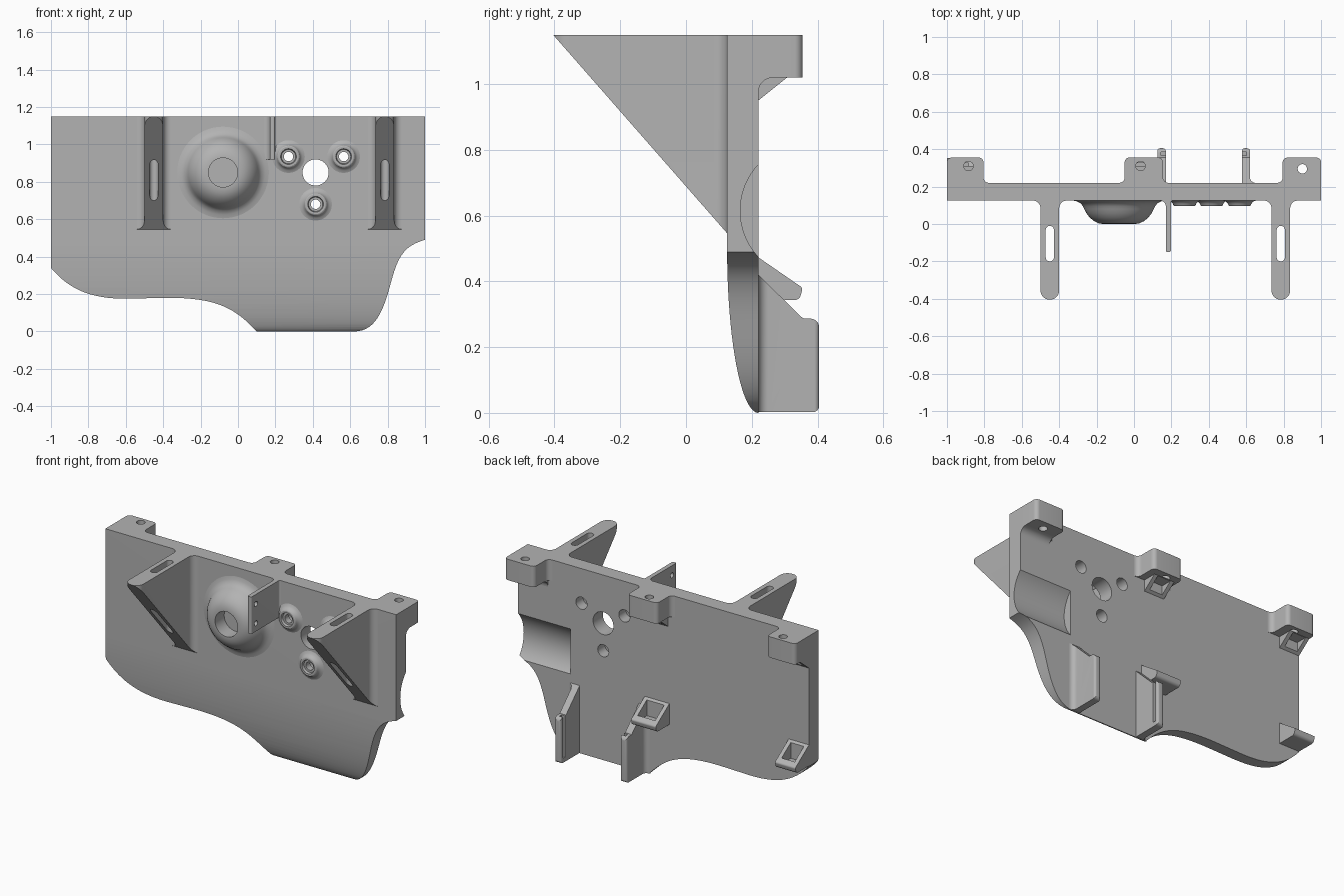
import bpy, bmesh, math
from mathutils import Vector
from mathutils.geometry import interpolate_bezier

if "Cube" in bpy.data.objects:
    bpy.data.objects.remove(bpy.data.objects["Cube"], do_unlink=True)

grey = bpy.data.materials.new("plain_grey")
grey.use_nodes = True
COLOR = (0.45, 0.45, 0.45, 1)
grey.diffuse_color = COLOR
grey.node_tree.nodes["Principled BSDF"].inputs["Base Color"].default_value = COLOR

FRONT, BACK, TOP = 0.125, 0.22, 1.15


def rounded(corners, steps=8):
    """Outline from (u, v, radius) corners, with circular rounding."""
    out = []
    for i, c in enumerate(corners):
        p = Vector(c[:2])
        r = c[2] if len(c) > 2 else 0
        if not r:
            out.append(p)
            continue
        a = p + (Vector(corners[i - 1][:2]) - p).normalized() * r
        b = p + (Vector(corners[(i + 1) % len(corners)][:2]) - p).normalized() * r
        for k in range(steps + 1):
            t = k / steps
            wa, wp, wb = (1 - t) ** 2, math.sqrt(2) * t * (1 - t), t * t
            out.append((a * wa + p * wp + b * wb) / (wa + wp + wb))
    return [p for i, p in enumerate(out) if (p - out[i - 1]).length > 1e-4]


def prism(name, outline, axis, lo, hi):
    """Extrude an outline along x (y,z points), y (x,z points) or z (x,y points)."""
    place = {"x": lambda p, d: (d, p[0], p[1]),
             "y": lambda p, d: (p[0], d, p[1]),
             "z": lambda p, d: (p[0], p[1], d)}[axis]
    bm = bmesh.new()
    face = bm.faces.new([bm.verts.new(place(p, lo)) for p in outline])
    top = bmesh.ops.extrude_face_region(bm, geom=[face])["geom"]
    shift = Vector(place((0, 0), hi - lo))
    bmesh.ops.translate(bm, vec=shift, verts=[v for v in top if isinstance(v, bmesh.types.BMVert)])
    bmesh.ops.recalc_face_normals(bm, faces=bm.faces)
    return finish(name, bm)


def finish(name, bm):
    mesh = bpy.data.meshes.new(name)
    bm.to_mesh(mesh)
    bm.free()
    mesh.materials.append(grey)
    obj = bpy.data.objects.new(name, mesh)
    bpy.context.collection.objects.link(obj)
    return obj


def boolean(obj, cutter, operation="DIFFERENCE"):
    mod = obj.modifiers.new("cut", "BOOLEAN")
    mod.operation, mod.solver, mod.object = operation, "EXACT", cutter
    bpy.context.view_layer.objects.active = obj
    bpy.ops.object.modifier_apply(modifier=mod.name)
    bpy.data.objects.remove(cutter, do_unlink=True)


def circle(u, v, r, n=32):
    return [(u + r * math.cos(2 * math.pi * k / n), v + r * math.sin(2 * math.pi * k / n))
            for k in range(n)]


def drill(obj, u, v, r, axis):
    boolean(obj, prism("drill", circle(u, v, r), axis, -1, 2))


def stub(x0, x1, base, tip, r, left, right):
    """Plan of an arm leaving a wall, with rounded tip and root fillets."""
    root = base + (0.005 if tip < base else -0.005)
    return rounded([(x0 - left, root), (x0 - left, base), (x0, base, left), (x0, tip, r),
                    (x1, tip, r), (x1, base, right), (x1 + right, base), (x1 + right, root)])


def lathe(name, x, z, profile, n=48):
    """Spin (radius, y) points around a front-to-back axis."""
    bm = bmesh.new()
    verts = [bm.verts.new((x + r, y, z)) for r, y in profile]
    edges = [bm.edges.new(pair) for pair in zip(verts, verts[1:])]
    bmesh.ops.spin(bm, geom=verts + edges, cent=(x, 0, z), axis=(0, 1, 0),
                   angle=2 * math.pi, steps=n)
    bmesh.ops.remove_doubles(bm, verts=bm.verts, dist=1e-5)
    bmesh.ops.recalc_face_normals(bm, faces=bm.faces)
    obj = finish(name, bm)
    # the face nearest the viewer must point forward
    lead = min(obj.data.polygons, key=lambda f: f.center.y)
    if lead.normal.y > 0.01:
        obj.data.flip_normals()
    return obj


def curve(*pts):
    return interpolate_bezier(*[Vector(p) for p in pts], 16)


# main plate: wavy lower edge, front face curling back towards the bottom
outline = [(-1, TOP)]
outline += curve((-1, 0.34), (-0.9, 0.22), (-0.78, 0.175), (-0.6, 0.175))
outline += curve((-0.38, 0.18), (-0.12, 0.18), (-0.02, 0.13), (0.1, 0))
outline += curve((0.62, 0), (0.74, 0), (0.78, 0.12), (0.82, 0.27))
outline += curve((0.82, 0.27), (0.86, 0.42), (0.9, 0.46), (1, 0.49))[1:]
outline += [(1, TOP)]
plate = prism("main_plate", outline, "y", FRONT - 0.1, BACK)
section = [(BACK + 0.1, -0.1), (BACK + 0.1, 2), (FRONT, 2)]
section += [(BACK - (BACK - FRONT) * math.cos(a), 0.5 - 0.5 * math.sin(a))
            for a in [k * math.pi / 40 for k in range(21)]] + [(BACK, -0.1)]
boolean(plate, prism("section", section, "x", -1.2, 1.2), "INTERSECT")
boolean(plate, prism("scoop", circle(0.371, 0.615, 0.206, 64), "x", 0.64, 1.2))
drill(plate, 0.415, 0.85, 0.07, "y")

# small screw bosses
for i, (x, z) in enumerate([(0.27, 0.935), (0.565, 0.935), (0.415, 0.68)]):
    drill(plate, x, z, 0.038, "y")
    lathe(f"screw_boss_{i + 1}", x, z,
          [(0.09, 0.126), (0.073, 0.12), (0.063, 0.109), (0.058, 0.098), (0.053, 0.095),
           (0.042, 0.095), (0.038, 0.11), (0.025, 0.11), (0.025, 0.15), (0.039, 0.15)])

# large domed boss with a blind hole
lathe("dome_boss", -0.08, 0.85,
      [(0.25, 0.126), (0.225, 0.121), (0.205, 0.11), (0.193, 0.095), (0.186, 0.08), (0.175, 0.058),
       (0.157, 0.035), (0.135, 0.016), (0.11, 0.004), (0.085, 0), (0.078, 0), (0.078, 0.09), (0, 0.09)],
      64)

# triangular front brackets with upright slots
for name, x in [("right_bracket", -0.45), ("left_bracket", 0.785)]:
    arm = prism(name, stub(x - 0.05, x + 0.05, FRONT, -0.405, 0.05, 0.04, 0.04), "z", 0.5, TOP)
    side = [(-0.405, TOP + 0.001), (0.135, 0.535), (0.2, 0.535), (0.2, TOP + 0.001)]
    boolean(arm, prism("side", side, "x", x - 0.2, x + 0.2), "INTERSECT")
    slot = rounded([(x - 0.022, -0.2, 0.0219), (x + 0.022, -0.2, 0.0219),
                    (x + 0.022, -0.01, 0.0219), (x - 0.022, -0.01, 0.0219)])
    boolean(arm, prism("slot", slot, "z", 0, 2))

# thin front fin with two cross holes
fin = prism("front_fin", stub(0.17, 0.197, FRONT, -0.15, 0.008, 0.03, 0.01), "z", 0.92, TOP)
for z in (0.97, 1.09):
    drill(fin, -0.105, z, 0.016, "x")

# rear mounting tabs along the top
for name, x0, x1, left, right, hole in [
        ("right_tab", -1, -0.805, 0, 0.03, (-0.885, 0.31)),
        ("middle_tab", -0.05, 0.155, 0.03, 0.03, (0.035, 0.31)),
        ("left_tab", 0.795, 1, 0.03, 0, (0.9, 0.295))]:
    tab = prism(name, stub(x0, x1, BACK, 0.355, 0.025, left, right), "z", 1.02, TOP)
    drill(tab, *hole, 0.025, "z")
fillet = rounded([(BACK - 0.005, 1.03), (BACK - 0.005, 0.975), (BACK, 0.975),
                  (BACK, 1.02, 0.045), (0.265, 1.02), (0.265, 1.03)])
prism("left_tab_fillet", fillet, "x", 0.795, 1)

# hollow wedges: under two tabs, and two lower catches that open upwards
def hollow_wedge(name, side, x0, x1, pocket):
    wedge = prism(name, side, "x", x0, x1)
    boolean(wedge, prism("pocket", pocket, "x", x0 + 0.025, x1 - 0.025))

for side_name, top_x, low_x in [("right", (-1, -0.86), (-1, -0.86)),
                                ("middle", (-0.03, 0.11), (-0.04, 0.13))]:
    hollow_wedge(side_name + "_tab_gusset", [(0.21, 0.945), (0.22, 0.95), (0.31, 1.022), (0.21, 1.022)],
                 *top_x, [(0.235, 0.9), (0.4, 0.9), (0.4, 1.019), (0.235, 1.019)])
    catch = rounded([(0.21, 0.48), (0.355, 0.38, 0.008), (0.345, 0.343, 0.015), (0.3, 0.343), (0.21, 0.343)])
    hollow_wedge(side_name + "_catch", catch, *low_x,
                 [(0.235, 0.365), (0.325, 0.365), (0.325, 0.5), (0.235, 0.5)])

# lower rear guide ribs with facing grooves
for name, outer, inner, left, right in [("right_guide", 0.125, 0.17, 0.03, 0),
                                        ("left_guide", 0.62, 0.577, 0, 0.03)]:
    x0, x1 = sorted((outer, inner))
    rib = prism(name, stub(x0, x1, BACK, 0.405, 0.015, left, right), "z", 0, 0.5)
    side = rounded([(0.2, 0.002), (0.405, 0.002, 0.02), (0.405, 0.285, 0.025),
                    (0.355, 0.288), (0.22, 0.42), (0.2, 0.44)])
    boolean(rib, prism("side", side, "x", x0 - 0.1, x1 + 0.1), "INTERSECT")
    gx = sorted((inner + (inner - outer), inner - (inner - outer) * 0.55))
    groove = [(gx[0], 0.365), (gx[1], 0.365), (gx[1], 0.385), (gx[0], 0.385)]
    boolean(rib, prism("groove", groove, "z", 0.03, 0.6))

# smooth shading with crisp edges
bpy.ops.object.select_all(action="DESELECT")
for obj in bpy.context.collection.objects:
    if obj.type == "MESH" and obj.data.materials and obj.data.materials[0] == grey:
        obj.select_set(True)
        bpy.context.view_layer.objects.active = obj
bpy.ops.object.shade_smooth_by_angle(angle=math.radians(30))
